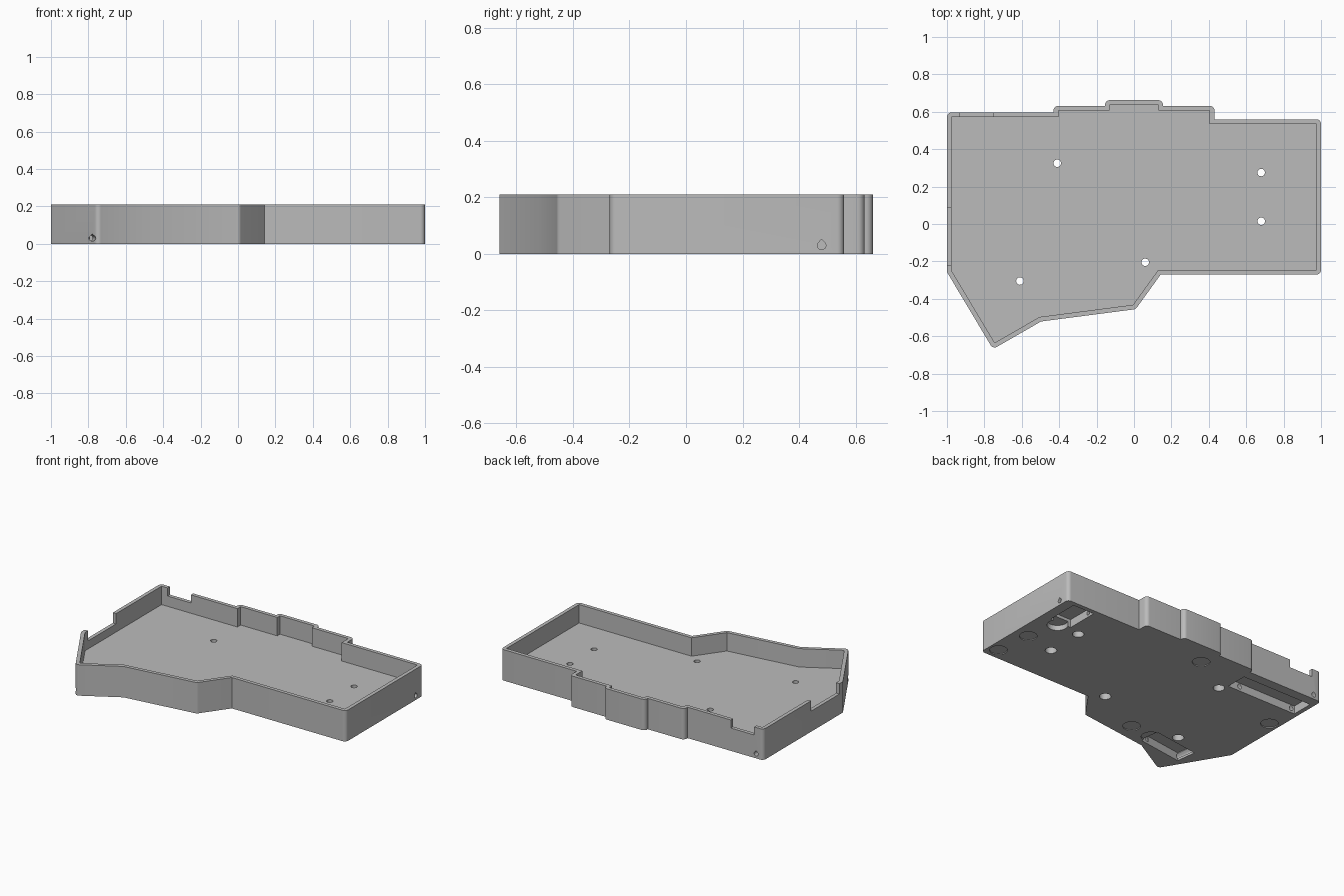
import bpy, bmesh, math
from mathutils import Vector, Matrix

if "Cube" in bpy.data.objects:
    bpy.data.objects.remove(bpy.data.objects["Cube"], do_unlink=True)

HEIGHT, FLOOR, WALL = 0.21, 0.085, 0.025

grey = bpy.data.materials.new("matte grey")
grey.use_nodes = True
colour = (0.5, 0.5, 0.5, 1)
grey.diffuse_color = colour
grey.node_tree.nodes["Principled BSDF"].inputs["Base Color"].default_value = colour


def prism(name, pts, z0, z1, matrix=Matrix()):
    """Closed prism from a counter-clockwise outline."""
    bm = bmesh.new()
    face = bm.faces.new([bm.verts.new((x, y, z0)) for x, y in pts])
    top = bmesh.ops.extrude_face_region(bm, geom=[face])["geom"]
    verts = [g for g in top if isinstance(g, bmesh.types.BMVert)]
    bmesh.ops.translate(bm, verts=verts, vec=(0, 0, z1 - z0))
    bmesh.ops.recalc_face_normals(bm, faces=bm.faces)
    bm.transform(matrix)
    mesh = bpy.data.meshes.new(name)
    bm.to_mesh(mesh)
    bm.free()
    mesh.materials.append(grey)
    obj = bpy.data.objects.new(name, mesh)
    bpy.context.collection.objects.link(obj)
    return obj


def offset_round(pts, dist, steps=6):
    """Offset outwards: arcs on convex corners, mitres on concave ones."""
    out = []
    for i, p in enumerate(pts):
        p = Vector(p)
        d0 = (p - Vector(pts[i - 1])).normalized()
        d1 = (Vector(pts[(i + 1) % len(pts)]) - p).normalized()
        n0, n1 = Vector((d0.y, -d0.x)), Vector((d1.y, -d1.x))
        turn = math.atan2(d0.x * d1.y - d0.y * d1.x, d0.dot(d1))
        if turn > 0:
            a = math.atan2(n0.y, n0.x)
            for k in range(steps + 1):
                t = a + turn * k / steps
                out.append(p + dist * Vector((math.cos(t), math.sin(t))))
        else:
            out.append(p + (n0 + n1) * dist / (1 + n0.dot(n1)))
    return out


def rect(x0, x1, y0, y1):
    return [(x0, y0), (x1, y0), (x1, y1), (x0, y1)]


def disc(x, y, r, n=32):
    return [(x + r * math.cos(math.tau * k / n), y + r * math.sin(math.tau * k / n))
            for k in range(n)]


# Outline of the cavity, counter-clockwise from the front left corner
inner = [(0.975, -0.245), (0.975, 0.535), (0.405, 0.535), (0.405, 0.607),
         (0.13, 0.607), (0.13, 0.637), (-0.13, 0.637), (-0.13, 0.607),
         (-0.405, 0.607), (-0.405, 0.572), (-0.975, 0.572), (-0.975, -0.25),
         (-0.745, -0.635), (-0.505, -0.497), (-0.005, -0.432), (0.13, -0.245)]
shell = prism("case_shell", offset_round(inner, WALL), 0, HEIGHT)


def cut(pts, z0, z1, matrix=Matrix()):
    cutter = prism("cutter", pts, z0, z1, matrix)
    cutter.hide_render = True
    mod = shell.modifiers.new("cut", "BOOLEAN")
    mod.operation = "DIFFERENCE"
    mod.solver = "EXACT"
    mod.object = cutter
    bpy.context.view_layer.objects.active = shell
    bpy.ops.object.modifier_apply(modifier=mod.name)
    bpy.data.objects.remove(cutter, do_unlink=True)


def rod_hole(start, end, r=0.015, z=0.03):
    """Teardrop hole running level from start to end."""
    a, b = Vector((*start, z)), Vector((*end, z))
    w = (b - a).normalized()
    v = Vector((0, 0, 1))
    m = Matrix((v.cross(w), v, w)).transposed().to_4x4()
    m.translation = a
    arc = [math.radians(135 + 270 * k / 18) for k in range(19)]
    drop = [(r * math.cos(t), r * math.sin(t)) for t in arc] + [(0, r * 1.5)]
    cut(drop, 0, (b - a).length, m)


# Cavity and the connector gaps in the back and right walls
cut(inner, FLOOR, 1)
cut(rect(-0.93, -0.755, 0.55, 0.7), 0.155, 1)
cut(rect(-1.1, -0.95, -0.22, 0.085), 0.14, 1)

# Screw holes, counterbored from below
for x, y in [(-0.41, 0.325), (0.68, 0.275), (0.68, 0.015), (0.06, -0.205), (-0.61, -0.305)]:
    cut(disc(x, y, 0.02, 24), -0.1, 0.15)
    cut(disc(x, y, 0.036, 24), -0.1, 0.045)

# Shallow round seats for rubber feet
for x, y in [(0.9, 0.06), (0.93, -0.19), (-0.12, 0.5), (-0.93, 0.19), (-0.3, -0.38)]:
    cut(disc(x, y, 0.055), -0.1, 0.006)

# Folding leg pockets in the underside
cut(rect(0.77, 0.93, 0.31, 0.53), -0.1, 0.055)
cut(disc(0.85, 0.28, 0.065), -0.1, 0.035)
cut(rect(-0.97, -0.44, 0.38, 0.53), -0.1, 0.055)
tilt = Matrix.Translation((-0.635, -0.43, 0)) @ Matrix.Rotation(math.radians(8), 4, "Z")
cut(rect(-0.165, 0.165, -0.07, 0.07), -0.1, 0.055, tilt)
cut(disc(-0.475, -0.405, 0.06), -0.1, 0.01)

# Pivot rod holes through the walls, and catch holes inside the pockets
rod_hole((1.05, 0.48), (0.7, 0.48))
rod_hole((-0.945, 0.7), (-0.945, 0.31))
rod_hole((-0.53, 0.45), (-0.53, 0.32))
rod_hole((-0.77, -0.7), (-0.815, -0.33))
rod_hole((-0.52, -0.42), (-0.51, -0.49))

# Smooth rounded corners, crisp edges
bpy.ops.object.select_all(action="DESELECT")
shell.select_set(True)
bpy.context.view_layer.objects.active = shell
bpy.ops.object.shade_smooth_by_angle(angle=math.radians(30))
